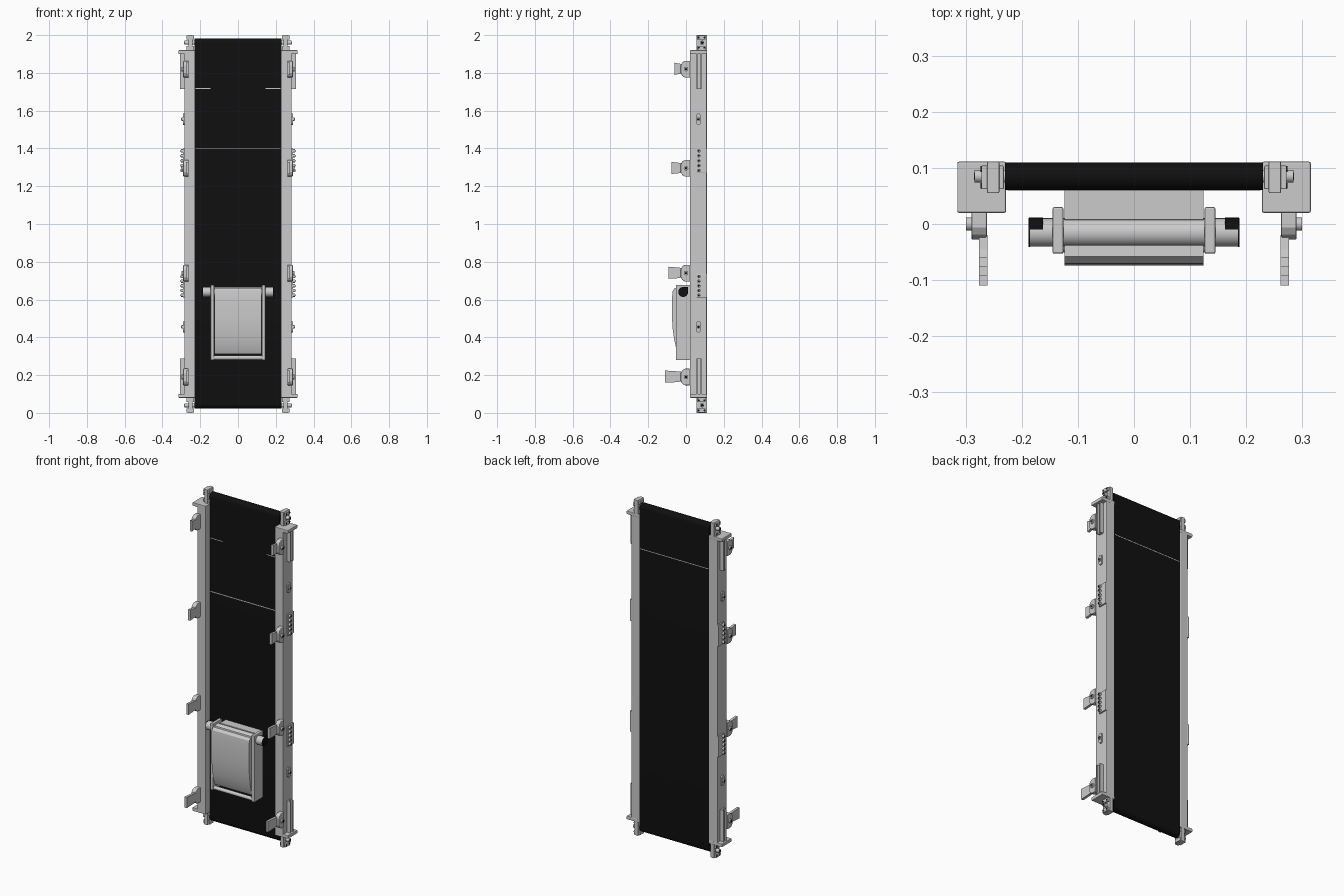
import bpy, bmesh
from math import pi, sin, cos
from mathutils import Matrix, Vector

if "Cube" in bpy.data.objects:
    bpy.data.objects.remove(bpy.data.objects["Cube"])

black = bpy.data.materials.new("black_rubber")
black.diffuse_color = (0.005, 0.005, 0.005, 1)
black.use_nodes = True
black.node_tree.nodes["Principled BSDF"].inputs["Base Color"].default_value = black.diffuse_color


def finish(bm, name, mirror=False, mat=None, bevel=0, smooth=False):
    bmesh.ops.recalc_face_normals(bm, faces=bm.faces)
    me = bpy.data.meshes.new(name)
    bm.to_mesh(me)
    bm.free()
    ob = bpy.data.objects.new(name, me)
    bpy.context.collection.objects.link(ob)
    if mat:
        me.materials.append(mat)
    if bevel:
        b = ob.modifiers.new("bevel", 'BEVEL')
        b.width, b.segments = bevel, 2
    if mirror:
        ob.modifiers.new("mirror", 'MIRROR')
    if smooth:
        bpy.context.view_layer.objects.active = ob
        ob.select_set(True)
        bpy.ops.object.shade_smooth_by_angle()
        ob.select_set(False)
    return ob


def add_box(bm, x, y, z):
    c = Vector((sum(x) / 2, sum(y) / 2, sum(z) / 2))
    s = (x[1] - x[0], y[1] - y[0], z[1] - z[0], 1)
    bmesh.ops.create_cube(bm, size=1, matrix=Matrix.Translation(c) @ Matrix.Diagonal(s))


def add_cyl(bm, x, y, z, r, seg=24):
    m = Matrix.Translation((sum(x) / 2, y, z)) @ Matrix.Rotation(pi / 2, 4, 'Y')
    bmesh.ops.create_cone(bm, cap_ends=True, segments=seg, radius1=r, radius2=r,
                          depth=x[1] - x[0], matrix=m)


def add_prism(bm, x, pts):
    """Extrude a closed (y, z) profile along x."""
    f = bm.faces.new([bm.verts.new((x[0], y, z)) for y, z in pts])
    g = bmesh.ops.extrude_face_region(bm, geom=[f])["geom"]
    vs = [v for v in g if isinstance(v, bmesh.types.BMVert)]
    bmesh.ops.translate(bm, verts=vs, vec=(x[1] - x[0], 0, 0))


def stadium(y, z0, z1, r, n=12):
    up = [(y + r * cos(pi * i / n), z1 + r * sin(pi * i / n)) for i in range(n + 1)]
    return up + [(y - r * cos(pi * i / n), z0 - r * sin(pi * i / n)) for i in range(n + 1)]


def box(name, x, y, z, **k):
    bm = bmesh.new()
    add_box(bm, x, y, z)
    return finish(bm, name, **k)


def cyl(name, x, y, z, r, **k):
    bm = bmesh.new()
    add_cyl(bm, x, y, z, r)
    return finish(bm, name, smooth=True, **k)


def prism(name, x, pts, **k):
    bm = bmesh.new()
    add_prism(bm, x, pts)
    return finish(bm, name, **k)


# Belt loop with its fine seams
prism("belt", (-0.23, 0.23), stadium(0.085, 0.048, 1.958, 0.0245), mat=black, smooth=True)
box("belt_seam_front", (-0.225, 0.225), (0.0598, 0.062), (1.396, 1.401))
box("belt_seam_front_short", (0.145, 0.225), (0.0598, 0.062), (1.715, 1.719), mirror=True)
box("belt_seam_back", (-0.225, 0.225), (0.108, 0.1099), (1.715, 1.719))

# Side rails and their end caps
box("side_rail", (0.228, 0.284), (0.02, 0.11), (0.09, 1.91), mirror=True, bevel=0.003)
for label, z in (("lower", (0.08, 0.1)), ("upper", (1.9, 1.92))):
    box(label + "_end_cap", (0.228, 0.315), (0.02, 0.111), z, mirror=True, bevel=0.003)

# Roller bearings at both ends
for label, zc, zr in (("lower", 0.04, (0, 0.082)), ("upper", 1.96, (1.918, 2.0))):
    bm = bmesh.new()
    add_box(bm, (0.24, 0.262), (0.055, 0.111), zr)
    for z in (zr[0] + 0.002, zr[1] - 0.024):
        add_box(bm, (0.232, 0.272), (0.062, 0.104), (z, z + 0.022))
    finish(bm, label + "_bearing_block", mirror=True, bevel=0.002)
    cyl(label + "_roller_shaft", (0.215, 0.284), 0.085, zc, 0.011, mirror=True)
    bm = bmesh.new()
    for y in (0.068, 0.098):
        for dz in (-0.027, 0.027):
            add_cyl(bm, (0.26, 0.2735), y, zc + dz, 0.005, 12)
    add_cyl(bm, (0.27, 0.285), 0.085, zc, 0.007, 12)
    finish(bm, label + "_bearing_bolts", mirror=True, mat=black)

# Bolted joint plates on the rail sides
for label, z0, z1 in (("lower", 0.61, 0.735), ("upper", 1.27, 1.4)):
    box(label + "_joint_plate", (0.28, 0.292), (0.055, 0.111), (z0, z1), mirror=True, bevel=0.002)
    heads, holes = bmesh.new(), bmesh.new()
    for i in range(5):
        z = z0 + 0.013 + i * (z1 - z0 - 0.026) / 4
        add_cyl(heads, (0.29, 0.303), 0.068, z, 0.009, 12)
        add_cyl(holes, (0.29, 0.3035), 0.068, z, 0.005, 12)
    finish(heads, label + "_joint_bolts", mirror=True)
    finish(holes, label + "_joint_bolt_sockets", mirror=True, mat=black)

# Tension slots near the rail ends
for label, z0, z1 in (("lower", 0.095, 0.287), ("upper", 1.715, 1.905)):
    bm = bmesh.new()
    add_box(bm, (0.28, 0.293), (0.055, 0.083), (z0, z1))
    add_box(bm, (0.28, 0.307), (0.055, 0.061), (z0, z1))
    add_box(bm, (0.28, 0.307), (0.077, 0.083), (z0, z1))
    finish(bm, label + "_tension_slot", mirror=True)

# Oval mounting lugs
for label, z in (("lower", 0.455), ("upper", 1.555)):
    prism(label + "_oval_lug", (0.28, 0.292), stadium(0.066, z - 0.018, z + 0.018, 0.012),
          mirror=True, smooth=True)
    cyl(label + "_lug_bolt", (0.29, 0.3), 0.066, z, 0.009, mirror=True)
    cyl(label + "_lug_socket", (0.29, 0.301), 0.066, z, 0.005, mirror=True, mat=black)

# Guide clips: rounded block, forward paddle and bolt, deeper lower down
for i, (z, tip) in enumerate(((0.19, -0.11), (0.74, -0.093), (1.295, -0.076), (1.82, -0.06))):
    pts = [(0.022, z - 0.044), (0.022, z + 0.044), (-0.006, z + 0.044), (-0.02, z + 0.036),
           (-0.028, z + 0.02), (-0.028, z - 0.02), (-0.02, z - 0.036), (-0.006, z - 0.044)]
    prism(f"clip_block_{i}", (0.262, 0.29), pts, mirror=True, bevel=0.003)
    pts = [(-0.02, z - 0.023), (-0.02, z + 0.027), (-0.045, z + 0.03),
           (tip, z + 0.034), (tip, z - 0.03), (-0.045, z - 0.027)]
    prism(f"clip_paddle_{i}", (0.261, 0.276), pts, mirror=True)
    cyl(f"clip_bolt_{i}", (0.288, 0.299), 0.0, z, 0.012, mirror=True)
    cyl(f"clip_socket_{i}", (0.29, 0.2995), 0.0, z, 0.006, mirror=True, mat=black)

# Drive unit: bulged cover, cheeks, motor tube and lower bar
cover = [(0.062, 0.312), (0.062, 0.66), (0.008, 0.66), (0.004, 0.635), (-0.034, 0.635),
         (-0.038, 0.66), (-0.058, 0.662), (-0.07, 0.648), (-0.074, 0.61), (-0.074, 0.5),
         (-0.07, 0.44), (-0.062, 0.385), (-0.05, 0.335), (-0.04, 0.312)]
prism("drive_cover", (-0.124, 0.124), cover, smooth=True)
box("drive_cheek", (0.126, 0.145), (-0.053, 0.03), (0.28, 0.677), mirror=True, bevel=0.003)
cyl("motor_tube", (-0.186, 0.186), -0.015, 0.64, 0.0255)
cyl("motor_end_disc", (0.185, 0.188), -0.015, 0.64, 0.026, mirror=True, mat=black)
prism("motor_terminal", (0.162, 0.187), stadium(-0.001, 0.637, 0.643, 0.0125), mirror=True, mat=black)
box("motor_terminal_cover", (0.162, 0.187), (-0.01, 0.011), (0.65, 0.666), mirror=True, mat=black)
cyl("drive_lower_bar", (-0.13, 0.13), -0.04, 0.292, 0.011)
